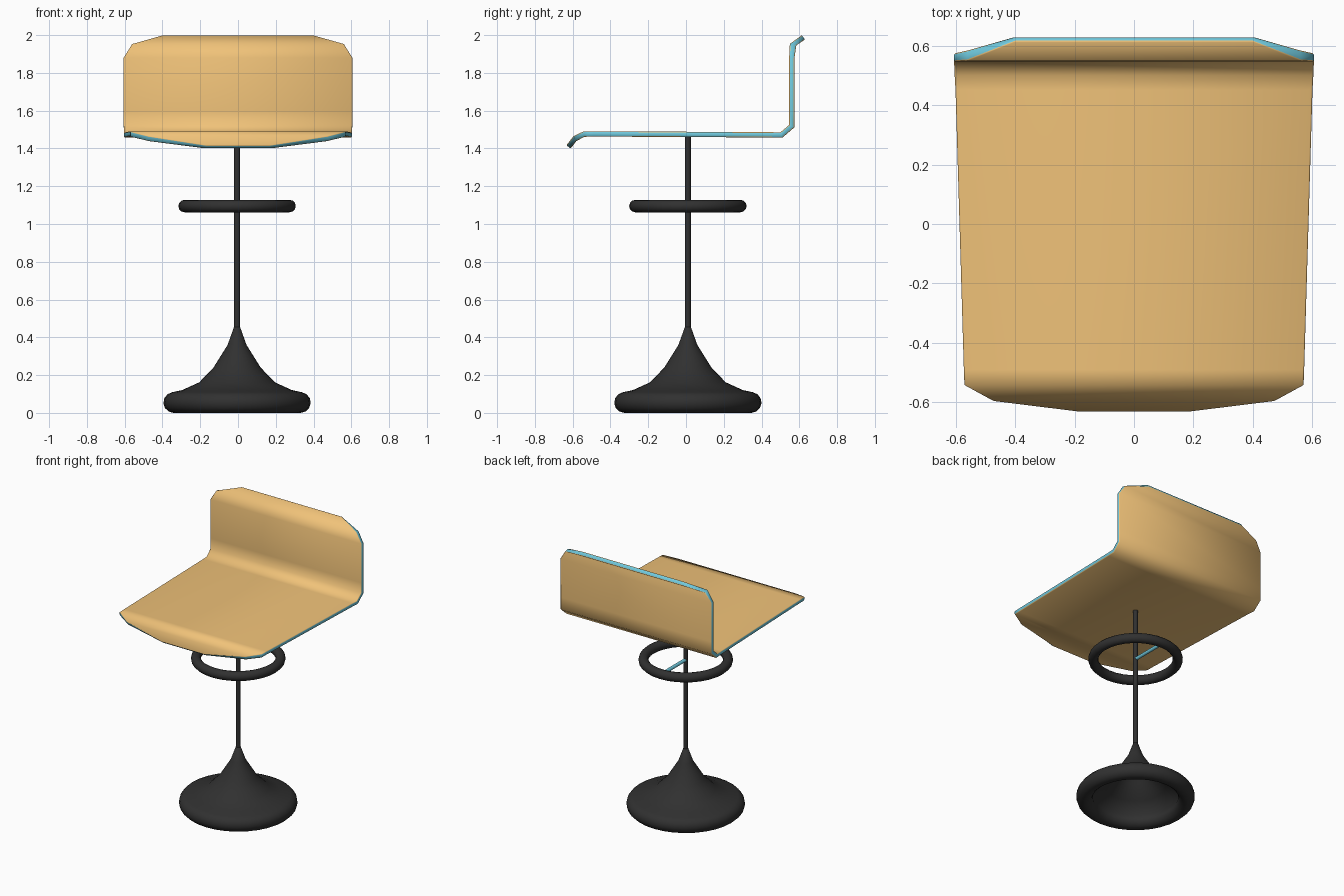
import bpy, bmesh, math
from mathutils import Vector, Matrix

if "Cube" in bpy.data.objects:
    bpy.data.objects.remove(bpy.data.objects["Cube"])

CX, CY = -0.005, 0.01          # axis of the pedestal


def material(name, rgb):
    m = bpy.data.materials.new(name)
    m.diffuse_color = (*rgb, 1)
    m.use_nodes = True
    m.node_tree.nodes["Principled BSDF"].inputs["Base Color"].default_value = m.diffuse_color
    return m


TAN = material("tan_shell", (0.87, 0.54, 0.19))
BLUE = material("blue_edge", (0.16, 0.58, 0.72))
BLACK = material("black_metal", (0.03, 0.03, 0.03))


def make_object(name, bm, mats, angle=45):
    bmesh.ops.recalc_face_normals(bm, faces=bm.faces)
    me = bpy.data.meshes.new(name)
    bm.to_mesh(me)
    bm.free()
    ob = bpy.data.objects.new(name, me)
    bpy.context.collection.objects.link(ob)
    for m in mats:
        me.materials.append(m)
    bpy.ops.object.select_all(action='DESELECT')
    ob.select_set(True)
    bpy.context.view_layer.objects.active = ob
    bpy.ops.object.shade_smooth_by_angle(angle=math.radians(angle))
    return ob


def lathe(name, profile, closed=False, sides=32, angle=60):
    bm = bmesh.new()
    vs = [bm.verts.new((CX + r, CY, z)) for r, z in profile]
    pairs = list(zip(vs, vs[1:])) + ([(vs[-1], vs[0])] if closed else [])
    edges = [bm.edges.new(p) for p in pairs]
    bmesh.ops.spin(bm, geom=vs + edges, cent=(CX, CY, 0), axis=(0, 0, 1),
                   angle=2 * math.tau / 2, steps=sides, use_duplicate=False)
    bmesh.ops.remove_doubles(bm, verts=bm.verts, dist=0.0005)
    return make_object(name, bm, [BLACK], angle)


def rod(name, a, b, radius, mat, sides=12):
    a, b = Vector(a), Vector(b)
    bm = bmesh.new()
    rot = (b - a).to_track_quat('Z', 'Y').to_matrix().to_4x4()
    bmesh.ops.create_cone(bm, cap_ends=True, segments=sides, radius1=radius, radius2=radius,
                          depth=(b - a).length, matrix=Matrix.Translation((a + b) / 2) @ rot)
    return make_object(name, bm, [mat])


def circle(r, z, minor, n, start=0, end=math.tau):
    return [(r + minor * math.cos(start + (end - start) * i / n),
             z + minor * math.sin(start + (end - start) * i / n)) for i in range(n + 1)]


# Flared base: outer cone, rolled rim, hollow underside
outer = [(0, 0.46), (0.016, 0.455), (0.05, 0.36), (0.125, 0.24), (0.2, 0.162), (0.29, 0.121)]
rim = circle(0.335, 0.055, 0.055, 10, math.radians(80), math.radians(-200))
inner = [(0.2, 0.135), (0.12, 0.215), (0.05, 0.31), (0, 0.36)]
lathe("base", outer + rim + inner)

# Pole, footrest ring and the single spoke that holds it
rod("pole", (CX, CY, 0.4), (CX, CY, 1.465), 0.016, BLACK)
lathe("footrest_ring", circle(0.278, 1.095, 0.033, 12)[:-1], closed=True)
rod("footrest_spoke", (CX, CY, 1.095), (CX, CY + 0.27, 1.095), 0.012, BLUE)

# Bent shell: rows of (y, z, half width) from the front lip to the top of the back
rows = [(-0.622, 1.408, 0.17), (-0.588, 1.452, 0.475), (-0.54, 1.476, 0.57),
        (-0.49, 1.477, 0.572), (0.45, 1.472, 0.6), (0.505, 1.471, 0.603),
        (0.56, 1.518, 0.605), (0.56, 1.6, 0.605), (0.56, 1.88, 0.605),
        (0.567, 1.95, 0.56), (0.622, 1.988, 0.4)]
bm = bmesh.new()
strips = [[bm.verts.new((s * w, y, z)) for s in (-1, 1)] for y, z, w in rows]
for (a, b), (c, d) in zip(strips, strips[1:]):
    bm.faces.new((a, b, d, c))
shell = make_object("seat_shell", bm, [TAN, BLUE], 50)
sol = shell.modifiers.new("thickness", 'SOLIDIFY')
sol.thickness = 0.028
sol.offset = 0
sol.use_even_offset = True
sol.material_offset_rim = 1
bev = shell.modifiers.new("edge_trim", 'BEVEL')
bev.width = 0.004
bev.segments = 1
bev.limit_method = 'ANGLE'
bev.angle_limit = math.radians(65)
bev.material = 0
